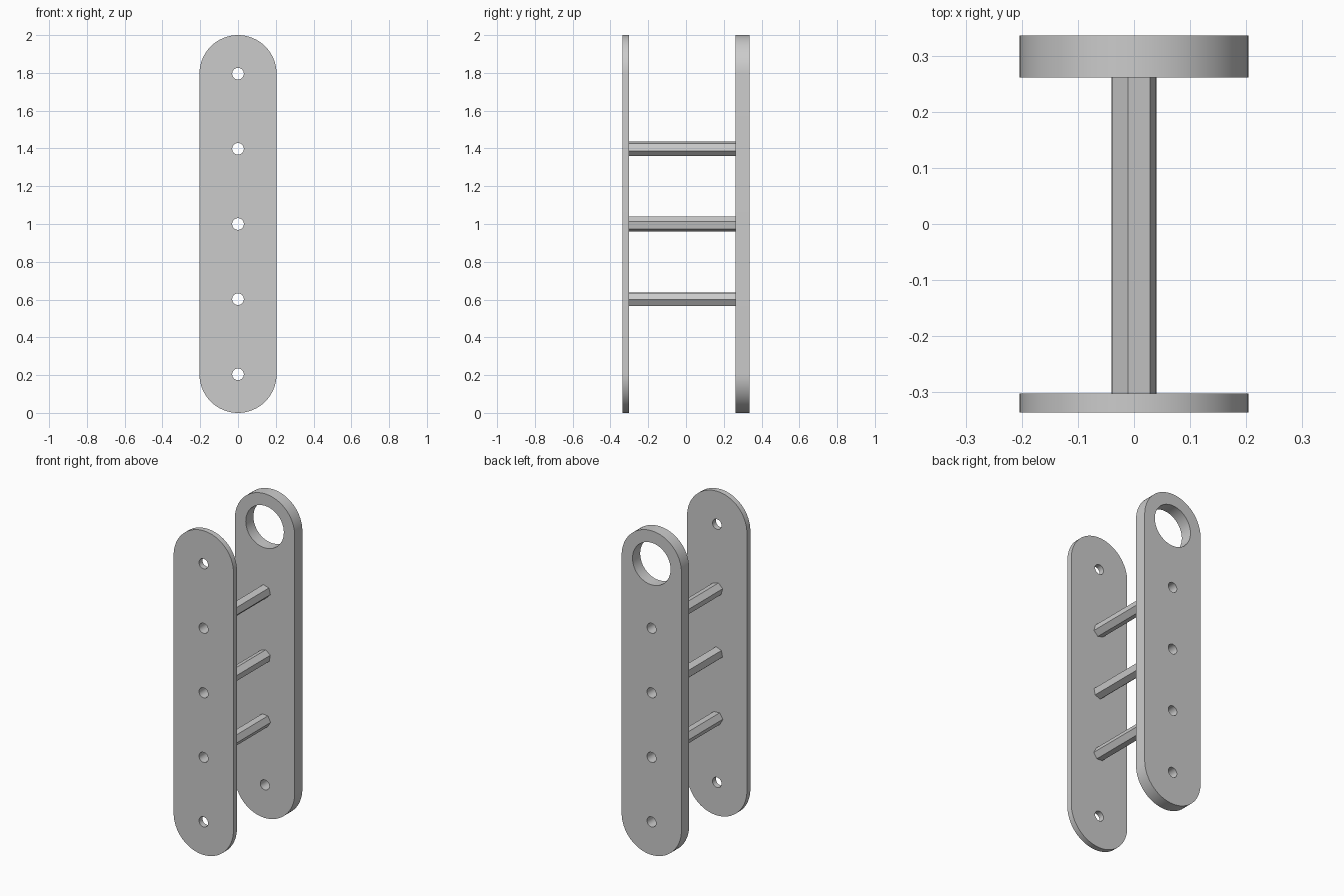
import bpy, bmesh
from math import cos, sin, pi, radians
from mathutils import Vector

cube = bpy.data.objects.get("Cube")
if cube:
    bpy.data.objects.remove(cube, do_unlink=True)

grey = bpy.data.materials.new("plain_grey")
grey.use_nodes = True
COLOUR = (0.6, 0.6, 0.6, 1)
grey.diffuse_color = COLOUR
grey.node_tree.nodes["Principled BSDF"].inputs["Base Color"].default_value = COLOUR

RADIUS = 0.204                      # plate end radius
LOW, HIGH = RADIUS, 2 - RADIUS      # end hole heights
HEIGHTS = [LOW + (HIGH - LOW) * i / 4 for i in range(5)]
HOLE = 0.031
FRONT, FRONT_IN, BACK_IN, BACK = -0.336, -0.302, 0.261, 0.336


def arc(z, r, n, start=0.0, sweep=2 * pi, closed=True):
    """Points (x, z) along a circle or part of one."""
    steps = n if closed else n + 1
    return [(r * cos(start + sweep * i / n), z + r * sin(start + sweep * i / n))
            for i in range(steps)]


def extrude_profile(name, loops, y0, y1):
    """Fill an outline with holes in the xz plane and extrude it along y."""
    bm = bmesh.new()
    for loop in loops:
        verts = [bm.verts.new((x, y0, z)) for x, z in loop]
        for a, b in zip(verts, verts[1:] + verts[:1]):
            bm.edges.new((a, b))
    bmesh.ops.triangle_fill(bm, use_beauty=True, edges=bm.edges[:],
                            normal=Vector((0, -1, 0)))
    result = bmesh.ops.extrude_face_region(bm, geom=bm.faces[:], use_keep_orig=True)
    moved = [v for v in result["geom"] if isinstance(v, bmesh.types.BMVert)]
    bmesh.ops.translate(bm, verts=moved, vec=(0, y1 - y0, 0))
    bmesh.ops.recalc_face_normals(bm, faces=bm.faces[:])
    mesh = bpy.data.meshes.new(name)
    bm.to_mesh(mesh)
    bm.free()
    mesh.materials.append(grey)
    obj = bpy.data.objects.new(name, mesh)
    bpy.context.collection.objects.link(obj)
    bpy.ops.object.select_all(action="DESELECT")
    obj.select_set(True)
    bpy.context.view_layer.objects.active = obj
    bpy.ops.object.shade_smooth_by_angle(angle=radians(30))
    return obj


# Plates with rounded ends
outline = (arc(HIGH, RADIUS, 32, 0, pi, False)
           + arc(LOW, RADIUS, 32, pi, pi, False))
small_holes = [arc(z, HOLE, 24) for z in HEIGHTS]
extrude_profile("front_plate", [outline] + small_holes, FRONT, FRONT_IN)

# Back plate has a large opening at the top
opening = arc(HIGH, 0.13, 48)
extrude_profile("back_plate", [outline, opening] + small_holes[:4], BACK_IN, BACK)

# Hollow hexagonal spacers, each turned differently
for label, z, turn in zip(("lower", "middle", "upper"), HEIGHTS[1:4], (-3, 20, 45)):
    hexagon = arc(z, 0.04, 6, radians(turn))
    extrude_profile(label + "_spacer", [hexagon, arc(z, HOLE, 24)], FRONT_IN, BACK_IN)
